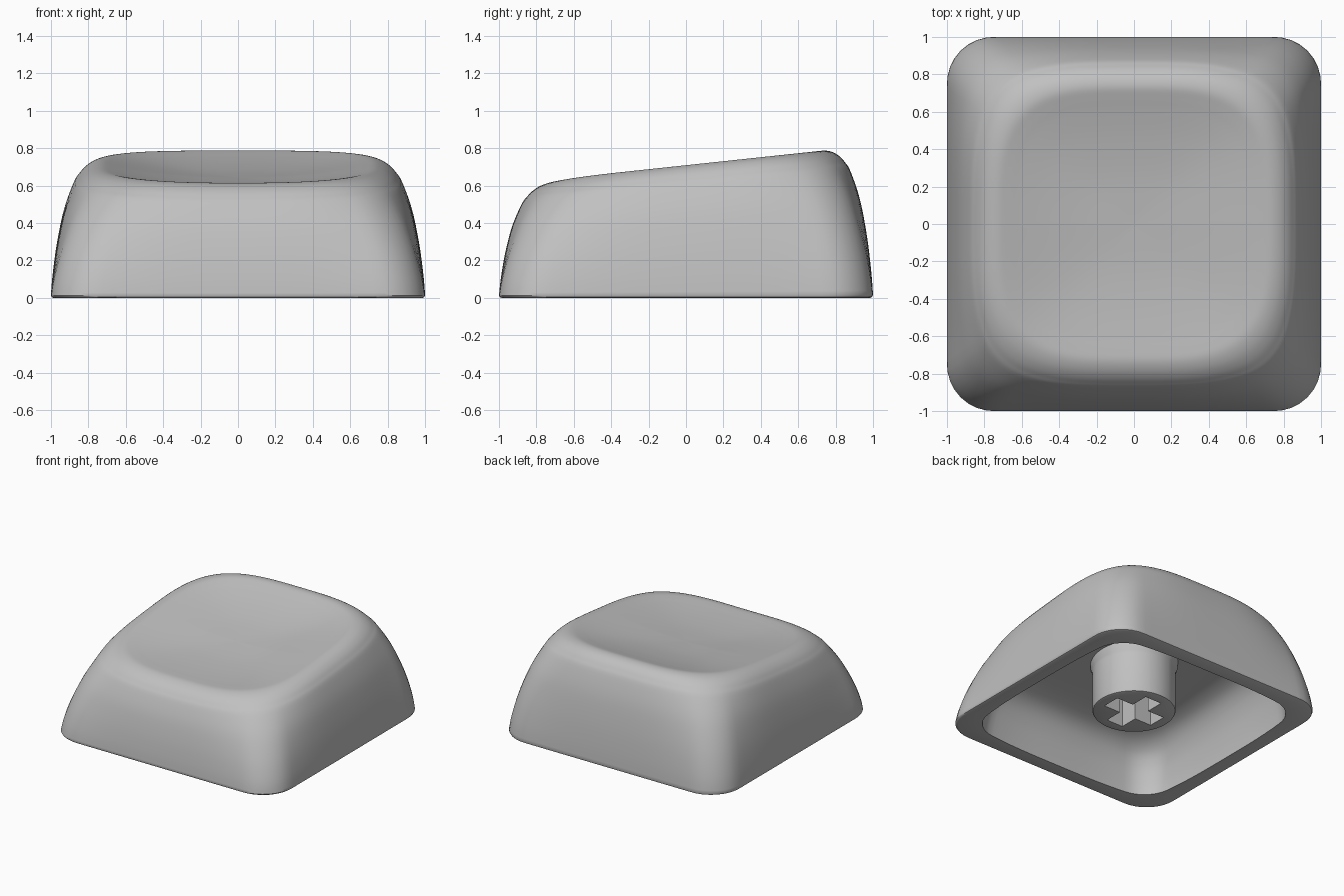
import bpy, bmesh, math

cube = bpy.data.objects.get("Cube")
if cube:
    bpy.data.objects.remove(cube, do_unlink=True)

grey = bpy.data.materials.new("plain grey plastic")
grey.use_nodes = True
COLOUR = (0.53, 0.53, 0.53, 1)
grey.diffuse_color = COLOUR
grey.node_tree.nodes["Principled BSDF"].inputs["Base Color"].default_value = COLOUR

ARM, HALF = 0.22, 0.073  # socket arm length and half width


def rounded_square(a, radius):
    """Distance from the centre to a unit rounded square at angle a."""
    c, s = sorted((abs(math.cos(a)), abs(math.sin(a))), reverse=True)
    k = 1 - radius
    if s / c <= k:
        return 1 / c
    b = k * (c + s)
    return b + math.sqrt(b * b - 2 * k * k + radius * radius)


def squircle(a, n=3.4):
    return (abs(math.cos(a)) ** n + abs(math.sin(a)) ** n) ** (-1 / n)


def cross(a):
    c, s = abs(math.cos(a)) + 1e-9, abs(math.sin(a)) + 1e-9
    return max(min(ARM / c, HALF / s), min(HALF / c, ARM / s))


def smooth_profile(points, steps=4):
    """Catmull-Rom curve through the profile points."""
    p = [points[0]] + points + [points[-1]]
    out = []
    for i in range(1, len(p) - 2):
        for j in range(steps):
            t = j / steps
            out.append(tuple(
                0.5 * (2 * b + (c - a) * t + (2 * a - 5 * b + 4 * c - d) * t * t
                       + (3 * b - a - 3 * c + d) * t ** 3)
                for a, b, c, d in zip(*p[i - 1:i + 3])))
    return out + [points[-1]]


def loft(name, rings, angle):
    """Skin rings of points; both end rings are fanned to their centres."""
    bm = bmesh.new()
    loops = [[bm.verts.new(co) for co in ring] for ring in rings]
    n = len(loops[0])
    for lower, upper in zip(loops, loops[1:]):
        for i in range(n):
            j = (i + 1) % n
            bm.faces.new((lower[i], lower[j], upper[j], upper[i]))
    for loop in (loops[0], loops[-1]):
        hub = bm.verts.new(sum((v.co for v in loop), loop[0].co * 0) / n)
        for i in range(n):
            bm.faces.new((loop[i], loop[(i + 1) % n], hub))
    bmesh.ops.recalc_face_normals(bm, faces=bm.faces)
    mesh = bpy.data.meshes.new(name)
    bm.to_mesh(mesh)
    bm.free()
    mesh.materials.append(grey)
    obj = bpy.data.objects.new(name, mesh)
    bpy.context.collection.objects.link(obj)
    bpy.ops.object.select_all(action='DESELECT')
    obj.select_set(True)
    bpy.context.view_layer.objects.active = obj
    bpy.ops.object.shade_smooth_by_angle(angle=math.radians(angle))


def cap_ring(size, height, roundness=0):
    """One ring of the cap: rounder and more tilted the higher it is."""
    ring = []
    height = max(0, height)
    blend = max(roundness, min(1, height) ** 1.5)
    for i in range(160):
        a = math.tau * i / 160
        r = size * ((1 - blend) * rounded_square(a, 0.25) + blend * squircle(a))
        x, y = r * math.cos(a), r * math.sin(a)
        crest = 0.71 + 0.107 * y - 0.025 * max(0, -y) * max(0, 1 - 2 * x * x)
        ring.append((x, y, height * crest))
    return ring


# Cap shell: dished top and curved sides outside, hollow below
outer = [(0.02, 0.905), (0.25, 0.915), (0.45, 0.941), (0.6, 0.971), (0.67, 0.988),
         (0.73, 0.999), (0.78, 0.984), (0.82, 0.95), (0.85, 0.905), (0.88, 0.84),
         (0.93, 0.65), (0.967, 0.41), (0.99, 0.18), (1, 0.02)]
inner = [(0.88, 0), (0.87, 0.15), (0.84, 0.35), (0.78, 0.52), (0.68, 0.61),
         (0.5, 0.645), (0.02, 0.65)]
shell = [cap_ring(s, h) for s, h in smooth_profile(outer)]
shell += [cap_ring(0.995, 0.006), cap_ring(0.985, 0)]
shell += [cap_ring(s, h, 0.3) for s, h in smooth_profile(inner)]
loft("cap_shell", shell, 40)

# Stem: round post with a flared root and a cross-shaped socket
corner = math.atan2(HALF, ARM)
angles = {round(math.tau * i / 64, 5) for i in range(64)}
for q in range(4):
    for d in (corner, -corner, math.pi / 4):
        angles.add(round((q * math.pi / 2 + d) % math.tau, 5))
angles = sorted(angles)


def stem_ring(radius, z):
    return [(radius(a) * math.cos(a), radius(a) * math.sin(a), z) for a in angles]


post = [(0.325, 0.5), (0.318, 0.43), (0.308, 0.405), (0.305, 0.38), (0.305, 0.075),
        (0.3, 0.064), (0.29, 0.06)]
rings = [stem_ring(lambda a, r=r: r, z) for r, z in post]
rings += [stem_ring(cross, 0.06), stem_ring(cross, 0.42)]
loft("switch_stem", rings, 35)
